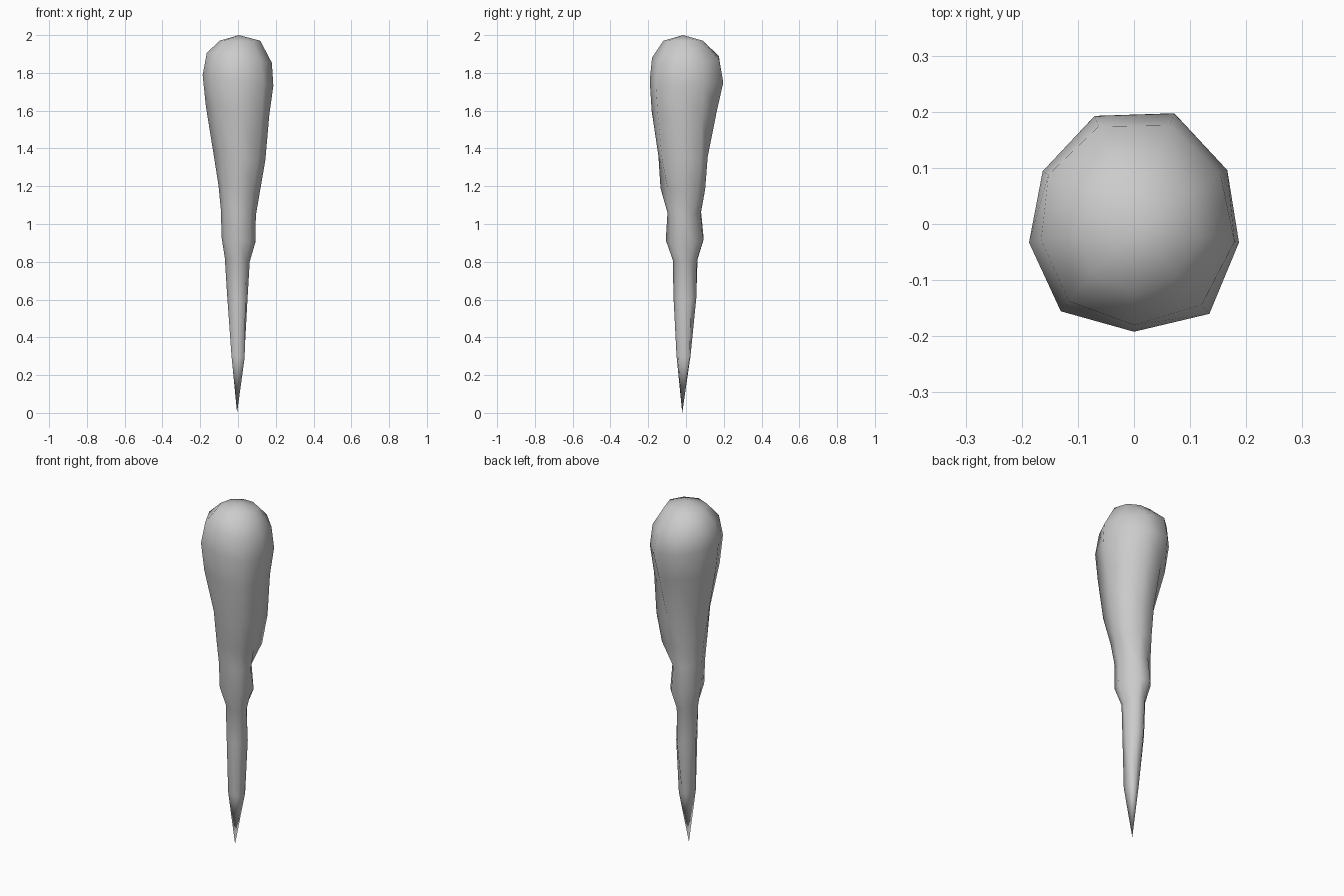
import bpy
import bmesh
from math import cos, sin, radians

default_cube = bpy.data.objects.get("Cube")
if default_cube:
    bpy.data.objects.remove(default_cube, do_unlink=True)

SIDES = 9
TILT = 0.15  # the cross-sections dip slightly toward +x

# Cross-sections from top to bottom: height, then the reach of each corner in
# thousandths, counter-clockwise from the front
rings = [
    (1.97, (120, 120, 120, 110, 95, 95, 95, 100, 115)),
    (1.88, (180, 188, 182, 178, 187, 185, 176, 168, 180)),
    (1.76, (192, 209, 190, 192, 210, 205, 188, 190, 203)),
    (1.60, (182, 195, 168, 170, 172, 165, 165, 173, 185)),
    (1.36, (146, 166, 147, 157, 122, 122, 102, 133, 133)),
    (1.19, (135, 125, 118, 128, 108, 108, 92, 105, 118)),
    (1.06, (98, 104, 96, 72, 82, 85, 88, 92, 105)),
    (0.915, (107, 104, 93, 83, 95, 100, 90, 88, 100)),
    (0.81, (70, 67, 63, 45, 60, 65, 60, 71, 67)),
    (0.61, (66, 62, 51, 52, 58, 58, 54, 58, 62)),
    (0.30, (50, 55, 34, 38, 25, 22, 25, 32, 54)),
]


def make_material(name, colour):
    """Create one flat colour for both viewport and render."""
    material = bpy.data.materials.new(name)
    material.use_nodes = True
    material.diffuse_color = colour
    shader = material.node_tree.nodes["Principled BSDF"]
    shader.inputs["Base Color"].default_value = colour
    shader.inputs["Roughness"].default_value = 0.8
    return material


def add_ring(bm, height, reaches):
    """Add one irregular cross-section and return its corners."""
    corners = []
    for index, reach in enumerate(reaches):
        angle = radians(index * 360 / SIDES - 90)
        x = cos(angle) * reach / 1000
        y = sin(angle) * reach / 1000
        slope = TILT * x if height < 1.95 else 0
        corners.append(bm.verts.new((x, y, height - slope)))
    return corners


def neighbour_pairs(corners):
    """Pair each corner with the next one around the ring."""
    return zip(corners, corners[1:] + corners[:1])


# Tapering body, skinned between consecutive cross-sections
bm = bmesh.new()
loops = [add_ring(bm, height, reaches) for height, reaches in rings]
for upper, lower in zip(loops, loops[1:]):
    for (a, b), (c, d) in zip(neighbour_pairs(upper), neighbour_pairs(lower)):
        bm.faces.new((a, c, d, b))

# Rounded crown and pointed tip, each closed with a fan
crown = bm.verts.new((0.005, -0.015, 2.0))
tip = bm.verts.new((-0.005, -0.02, 0.0))
for a, b in neighbour_pairs(loops[0]):
    bm.faces.new((a, b, crown))
for a, b in neighbour_pairs(loops[-1]):
    bm.faces.new((b, a, tip))

bmesh.ops.recalc_face_normals(bm, faces=bm.faces)
for face in bm.faces:
    face.smooth = True

mesh = bpy.data.meshes.new("tapered_spike")
bm.to_mesh(mesh)
bm.free()

spike = bpy.data.objects.new("tapered_spike", mesh)
bpy.context.collection.objects.link(spike)
mesh.materials.append(make_material("light grey", (0.6, 0.6, 0.6, 1.0)))
